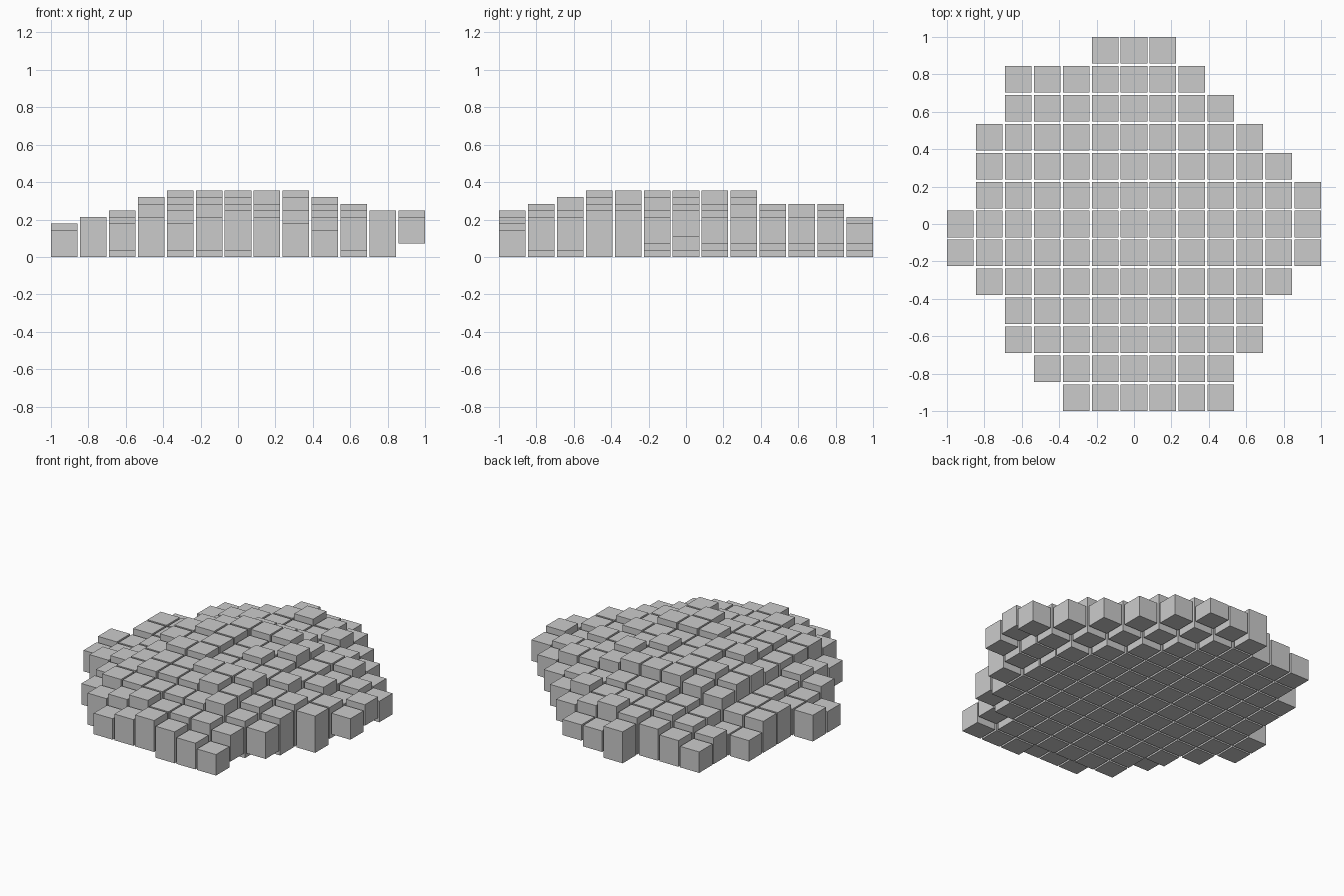
import bpy, bmesh, random
from mathutils import Matrix

if "Cube" in bpy.data.objects:
    bpy.data.objects.remove(bpy.data.objects["Cube"])

random.seed(4)
SIZE = 0.142                 # block width
PITCH = (2 - SIZE) / 12      # grid spacing
STEP = 0.0355                # height increment

# outline: row -> (first column, last column)
rows = {6: (-1, 1), 5: (-4, 2), 4: (-4, 3), 3: (-5, 4), 2: (-5, 5), 1: (-5, 6),
        0: (-6, 6), -1: (-6, 6), -2: (-5, 5), -3: (-4, 4), -4: (-4, 4),
        -5: (-3, 3), -6: (-2, 3)}

# dome profile in height steps along x and along y, index -6..6
col_top = [5, 6, 7, 9, 10, 10, 10, 10, 10, 9, 8, 7, 7]
row_top = [7, 8, 9, 10, 10, 10, 10, 10, 10, 8, 8, 8, 6]

# blocks whose underside is lifted: back right rim, its inner ring, front rim
lifted = {(6, -1): 2, (6, 0): 3, (6, 1): 2, (1, 6): 2, (0, 6): 1}
for i in range(2, 6):
    lifted[(7 - i, i)] = 2
for i in range(1, 6):
    lifted[(6 - i, i)] = 1
for cell in [(5, -1), (5, 0), (4, -4), (3, -5), (0, -6), (-1, -6), (-2, -6), (-4, -4)]:
    lifted[cell] = 1

# tops of the clearly visible rim blocks
rim_top = {(-2, -6): 5, (-1, -6): 6, (0, -6): 7, (1, -6): 6, (2, -6): 5, (3, -6): 4,
           (1, -5): 7, (2, -5): 7, (-6, -1): 4, (-6, 0): 5,
           (6, -1): 6, (6, 0): 7, (6, 1): 6, (5, 2): 6, (4, 3): 6, (3, 4): 6,
           (2, 5): 6, (1, 6): 5, (0, 6): 5, (-1, 6): 6, (0, 5): 8, (1, 5): 7,
           (-1, 5): 7, (-2, 5): 6, (-3, 5): 5, (-4, 5): 4, (-3, 4): 6, (-4, 4): 5}


def add_block(bm, col, row, low, high):
    """One upright block standing on the grid."""
    h = (high - low) * STEP
    m = (Matrix.Translation((col * PITCH, row * PITCH, low * STEP + h / 2))
         @ Matrix.Diagonal((SIZE, SIZE, h, 1)))
    bmesh.ops.create_cube(bm, size=1, matrix=m)


# domed cluster of blocks
bm = bmesh.new()
for row, (first, last) in rows.items():
    for col in range(first, last + 1):
        dome = col_top[col + 6] + row_top[row + 6] - 10
        uneven = 1 if random.random() < 0.4 or abs(col) + abs(row) == 5 else 0
        top = rim_top.get((col, row), max(4, dome - uneven))
        add_block(bm, col, row, lifted.get((col, row), 0), top)
mesh = bpy.data.meshes.new("block_mound")
bm.to_mesh(mesh)
bm.free()
bpy.context.collection.objects.link(bpy.data.objects.new("block_mound", mesh))
